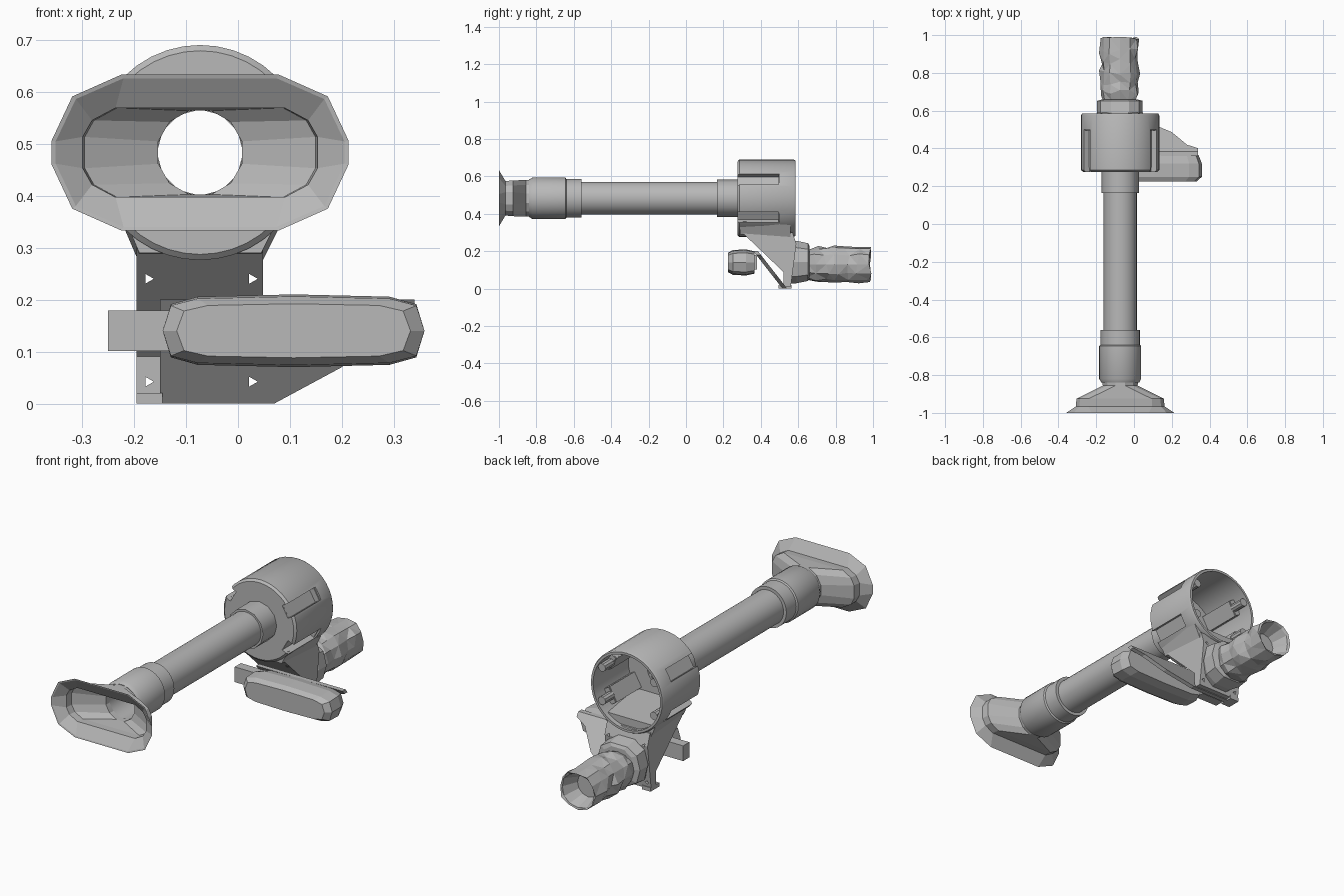
import bpy, bmesh, math, random
from mathutils import Matrix, Vector

random.seed(4)
old = bpy.data.objects.get("Cube")
if old:
    bpy.data.objects.remove(old, do_unlink=True)

grey = bpy.data.materials.new("light_grey")
grey.use_nodes = True
colour = (0.48, 0.48, 0.48, 1)
grey.diffuse_color = colour
grey.node_tree.nodes["Principled BSDF"].inputs["Base Color"].default_value = colour

CX, CZ = -0.073, 0.483          # axis of the tube and canister


def finish(name, bm, smooth=None):
    bmesh.ops.recalc_face_normals(bm, faces=bm.faces)
    mesh = bpy.data.meshes.new(name)
    bm.to_mesh(mesh)
    bm.free()
    mesh.materials.append(grey)
    ob = bpy.data.objects.new(name, mesh)
    bpy.context.collection.objects.link(ob)
    if smooth:
        bpy.ops.object.select_all(action='DESELECT')
        ob.select_set(True)
        bpy.context.view_layer.objects.active = ob
        bpy.ops.object.shade_smooth_by_angle(angle=math.radians(smooth))
    return ob


def ring(y, hw, hh, n=16, p=1.0, cx=CX, cz=CZ, noise=0.0):
    """Points of a rounded outline across the y axis; p below one is boxier."""
    pts = []
    for i in range(n):
        a = math.tau * i / n
        c, s = math.cos(a), math.sin(a)
        k = 1 + random.uniform(-noise, noise)
        pts.append((cx + hw * k * math.copysign(abs(c) ** p, c),
                    y + random.uniform(-noise, noise) * 0.2,
                    cz + hh * k * math.copysign(abs(s) ** p, s)))
    return pts


def mirrored_ring(y, hw, hh, quarter):
    """Outline from the unit points of one quarter, mirrored both ways."""
    half = quarter + [(-x, z) for x, z in reversed(quarter)]
    full = half + [(-x, -z) for x, z in half]
    return [(CX + hw * x, y, CZ + hh * z) for x, z in full]


def loft(name, rings, smooth=None, closed=False, caps=False, tris=False):
    bm = bmesh.new()
    rows = [[bm.verts.new(p) for p in r] for r in rings]
    n = len(rows[0])
    pairs = list(zip(rows, rows[1:])) + ([(rows[-1], rows[0])] if closed else [])
    for a, b in pairs:
        for i in range(n):
            j = (i + 1) % n
            bm.faces.new((a[i], a[j], b[j], b[i]))
    if caps:
        bm.faces.new(rows[0])
        bm.faces.new(rows[-1])
    if tris:
        bmesh.ops.triangulate(bm, faces=bm.faces)
    return finish(name, bm, smooth)


def lathe(name, profile, n=32):
    """Closed (y, radius) profile turned about the main axis."""
    return loft(name, [ring(y, r, r, n) for y, r in profile], 35, closed=True)


def prism(name, near, far):
    return loft(name, [near, far], caps=True)


def box(name, size, place):
    bm = bmesh.new()
    bmesh.ops.create_cube(bm, size=1, matrix=place @ Matrix.Diagonal((*size, 1)))
    return finish(name, bm)


def cut(target, cutter):
    cutter.hide_render = True
    cutter.hide_set(True)
    cutter.display_type = 'WIRE'
    mod = target.modifiers.new("cut", 'BOOLEAN')
    mod.operation, mod.object, mod.solver = 'DIFFERENCE', cutter, 'EXACT'


# Floor nozzle: flared lip and duct narrowing into the round tube
lip = [(1, 0.15), (0.86, 0.72), (0.53, 1)]
duct = [(1, 0.35), (0.92, 0.72), (0.72, 1)]
throat = [(0.97, 0.26), (0.71, 0.71), (0.26, 0.97)]
outer = [(-1.0, 0.286, 0.15, lip), (-0.965, 0.234, 0.092, duct),
         (-0.925, 0.232, 0.096, duct), (-0.855, 0.095, 0.1, throat), (-0.82, 0.1, 0.1, throat)]
inner = [(-0.82, 0.083, 0.083, throat), (-0.85, 0.083, 0.083, throat),
         (-0.925, 0.222, 0.086, duct), (-0.963, 0.226, 0.086, duct), (-0.998, 0.278, 0.143, lip)]
loft("floor_nozzle", [mirrored_ring(*r) for r in outer + inner], closed=True)

# Tube and its stepped collars, hollow throughout
lathe("nozzle_collar", [(-0.84, 0.1), (-0.82, 0.111), (-0.645, 0.111), (-0.64, 0.104),
                        (-0.56, 0.104), (-0.56, 0.084), (-0.84, 0.084)])
lathe("long_tube", [(-0.565, 0.088), (0.17, 0.088), (0.17, 0.082), (-0.565, 0.082)])
lathe("rear_collar", [(0.165, 0.1), (0.29, 0.1), (0.29, 0.083), (0.165, 0.083)], 12)

# Canister: open-backed drum with four side grooves and rods behind them
drum = lathe("canister", [(0.275, 0.196), (0.285, 0.207), (0.575, 0.207), (0.585, 0.202),
                          (0.585, 0.19), (0.3, 0.19), (0.3, 0.083), (0.275, 0.083)], 40)
for i, deg in enumerate((30, 150, 210, 330)):
    a = math.radians(deg)
    out = Vector((math.cos(a), 0, math.sin(a)))
    turn = Matrix.Rotation(-a, 4, 'Y')

    def spot(r, y):
        return Matrix.Translation(Vector((CX, y, CZ)) + out * r) @ turn

    cut(drum, box(f"groove_cutter_{i}", (0.06, 0.26, 0.065), spot(0.2, 0.37)))
    box(f"groove_liner_{i}", (0.015, 0.22, 0.08), spot(0.163, 0.39))
    box(f"groove_end_{i}", (0.04, 0.012, 0.08), spot(0.178, 0.5))
    for side in (-1, 1):
        wall = spot(0.177, 0.39) @ Matrix.Translation((0, 0, side * 0.037))
        box(f"groove_wall_{i}_{side}", (0.035, 0.22, 0.007), wall)
    hub = spot(0.17, 0).translation
    loft(f"screw_rod_{i}", [ring(y, 0.021, 0.021, 10, cx=hub.x, cz=hub.z)
                            for y in (0.5, 0.575)], 35, caps=True)

# Slanted neck and saddle below the canister
side = [(0.3, 0.3), (0.57, 0.3), (0.59, 0.24), (0.56, 0.01), (0.52, 0.01), (0.52, 0.09)]
neck = prism("neck", [(-0.195, y, z) for y, z in side], [(0.048, y, z) for y, z in side])
saddle = [(-0.19, 0.27), (0.045, 0.27), (0.08, 0.34), (-0.22, 0.34)]
prism("saddle", [(x, 0.29, z + 0.02) for x, z in saddle], [(x, 0.56, z) for x, z in saddle])

# Sloping bracket from the grip down to the foot of the neck
plate = [(-0.15, 0), (0.07, 0), (0.2, 0.07), (0.28, 0.155), (0.34, 0.18), (0.34, 0.2),
         (-0.15, 0.2)]
slope = [(x, 0.36 + (0.2 - z) * 0.78, z) for x, z in plate]
bracket = prism("grip_bracket", slope, [(x, y + 0.025, z) for x, y, z in slope])
box("bracket_foot", (0.05, 0.07, 0.02), Matrix.Translation((-0.17, 0.53, 0.01)))
box("bracket_tab", (0.13, 0.05, 0.078), Matrix.Translation((-0.185, 0.355, 0.14)))

# Triangular screw holes through the neck and bracket
for i, (x, z) in enumerate([(-0.173, 0.24), (0.027, 0.24), (-0.173, 0.042), (0.027, 0.042)]):
    hole = loft(f"screw_cutter_{i}",
                [ring(y, 0.011, 0.011, 3, cx=x, cz=z) for y in (0.2, 0.7)], caps=True)
    cut(neck, hole)
    cut(bracket, hole)

# Sideways grip with bevelled ends
loft("side_grip", [ring(y, w, h, 12, 0.45, 0.107, 0.14) for y, w, h in
                   [(0.225, 0.225, 0.052), (0.25, 0.252, 0.066), (0.32, 0.252, 0.07),
                    (0.365, 0.235, 0.06)]], caps=True)

# Lumpy rear handle with a stepped collar and a hollow end
PX, PZ = -0.075, 0.13
loft("handle_collar", [ring(y, w, h, 10, 0.8, PX, PZ + 0.012) for y, w, h in
                       [(0.56, 0.105, 0.12), (0.59, 0.121, 0.118), (0.652, 0.121, 0.105),
                        (0.66, 0.09, 0.09)]], caps=True)
pod = [ring(0.64 + 0.055 * i, r, r * 0.96, 12, 0.9, PX, PZ, 0.08)
       for i, r in enumerate((0.085, 0.1, 0.096, 0.102, 0.096, 0.102))]
pod += [ring(0.985, 0.1, 0.094, 12, 0.9, PX, PZ, 0.04),
        ring(0.98, 0.09, 0.085, 12, 0.9, PX, PZ, 0.02),
        ring(0.9, 0.06, 0.06, 12, 1, PX, PZ)]
loft("rear_handle", pod, caps=True, tris=True)
